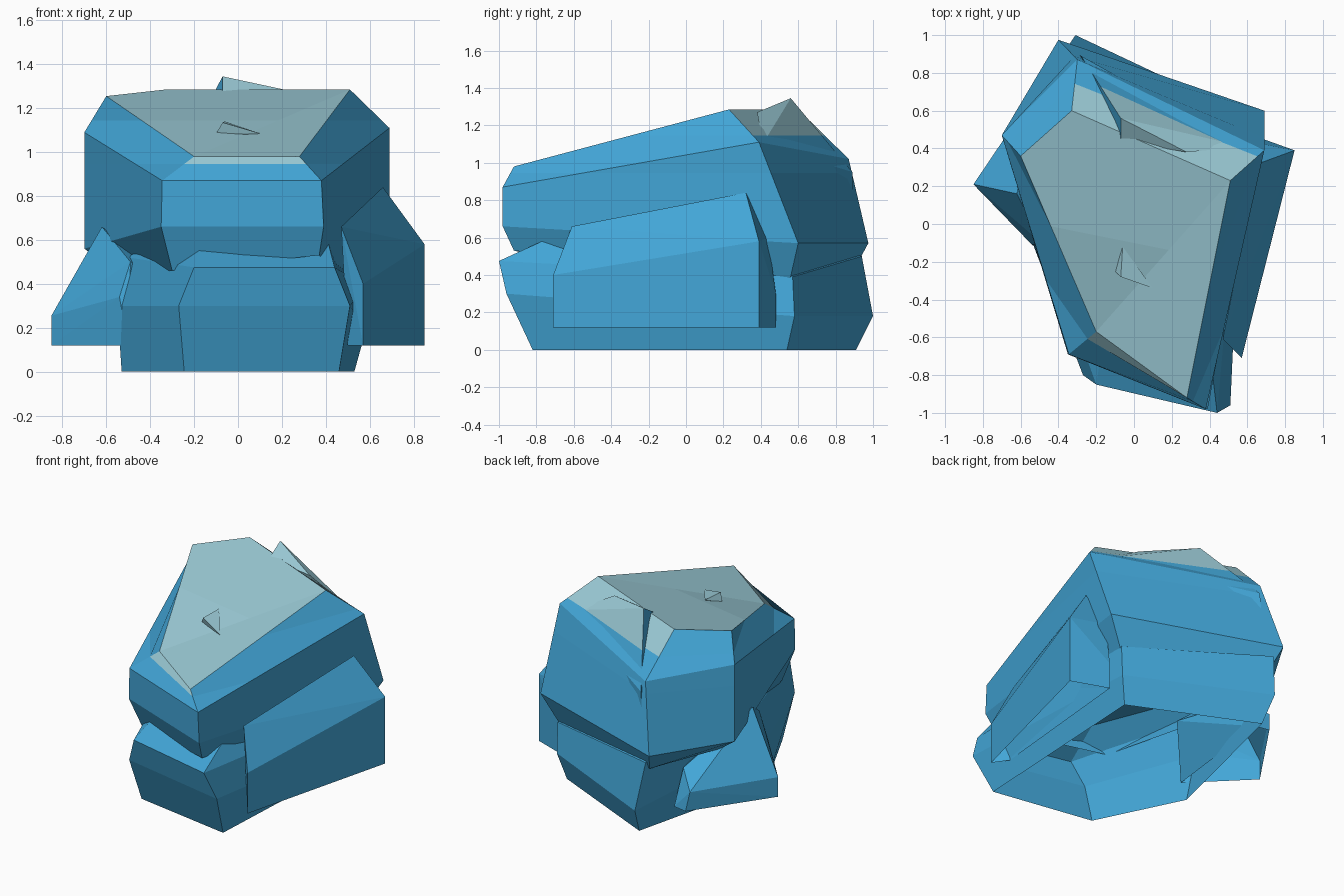
import bpy, bmesh

if "Cube" in bpy.data.objects:
    bpy.data.objects.remove(bpy.data.objects["Cube"])

def material(name, color):
    m = bpy.data.materials.new(name)
    m.diffuse_color = (*color, 1)
    m.use_nodes = True
    m.node_tree.nodes["Principled BSDF"].inputs["Base Color"].default_value = m.diffuse_color
    return m

BLUE = material("blue_stone", (0.055, 0.38, 0.68))
PALE = material("pale_cap", (0.33, 0.60, 0.68))

FRONT_CAP, REAR_CAP = 0.945, 1.145   # lowest height of the pale cap at front and rear

def finish(name, bm, cap=None, open_below=None):
    """Paint the pale cap, open the underside, make the object."""
    bmesh.ops.recalc_face_normals(bm, faces=bm.faces[:])
    if cap is not None:
        for h in (FRONT_CAP, REAR_CAP):
            bmesh.ops.bisect_plane(bm, geom=bm.verts[:] + bm.edges[:] + bm.faces[:],
                                   plane_co=(0, 0, h), plane_no=(0, 0, 1))
        bm.normal_update()
        for f in bm.faces:
            n, c = f.normal, f.calc_center_median()
            above = c.z > (FRONT_CAP if c.y < 0 else REAR_CAP)
            if (n.z > 0.9 and abs(n.x) < 0.3) or (above and abs(n.y) > cap * abs(n.x)):
                f.material_index = 1
    if open_below is not None:
        under = [f for f in bm.faces if all(v.co.z < open_below for v in f.verts)]
        bmesh.ops.delete(bm, geom=under, context='FACES')
    me = bpy.data.meshes.new(name)
    bm.to_mesh(me)
    bm.free()
    me.materials.append(BLUE)
    me.materials.append(PALE)
    ob = bpy.data.objects.new(name, me)
    bpy.context.collection.objects.link(ob)

def hull_rock(name, points, **kw):
    """Angular chunk: hull of a few corners."""
    bm = bmesh.new()
    for p in points:
        bm.verts.new(p)
    bmesh.ops.convex_hull(bm, input=bm.verts[:])
    loose = [v for v in bm.verts if not v.link_faces]
    bmesh.ops.delete(bm, geom=loose, context='VERTS')
    bmesh.ops.dissolve_limit(bm, angle_limit=0.03, verts=bm.verts[:], edges=bm.edges[:])
    finish(name, bm, **kw)

def ring_rock(name, rings, **kw):
    """Boulder lofted through five-cornered rings, top ring first, open underneath."""
    bm = bmesh.new()
    rv = [[bm.verts.new(p) for p in r] for r in rings]
    for a, b in zip(rv, rv[1:]):
        for i in range(5):
            j = (i + 1) % 5
            bm.faces.new((a[i], a[j], b[j], b[i]))
    t = rv[0]
    bm.faces.new((t[0], t[1], t[2], t[4]))
    bm.faces.new((t[2], t[3], t[4]))
    finish(name, bm, **kw)

# Corner order in every ring: left, back, right, front right, front left
ring_rock("upper_boulder", [
    [(-.60, .36, 1.255), (-.33, .60, 1.285), (.51, .23, 1.285), (.28, -.92, .98), (-.20, -.57, .98)],
    [(-.70, .47, 1.09), (-.30, .87, 1.02), (.69, .39, 1.11), (.38, -.98, .87), (-.345, -.69, .87)],
    [(-.70, .47, .56), (-.40, .975, .57), (.69, .60, .57), (.39, -.98, .66), (-.35, -.69, .66)],
    [(-.55, .42, .45), (-.36, .91, .45), (.56, .55, .35), (.37, -.92, .53), (-.30, -.62, .46)],
], cap=1.2)

# Lower boulder
ring_rock("lower_boulder", [
    [(-.40, .05, .60), (-.30, .80, .55), (.45, .45, .52), (.40, -.66, .63), (-.16, -.60, .61)],
    [(-.50, -.02, .52), (-.35, .94, .50), (.58, .57, .39), (.44, -1.0, .475), (-.20, -.85, .475)],
    [(-.55, -.06, .30), (-.31, 1.0, .18), (.58, .58, .18), (.51, -.96, .30), (-.27, -.80, .30)],
    [(-.53, -.12, 0), (-.28, .91, 0), (.53, .54, 0), (.46, -.82, 0), (-.245, -.70, 0)],
])

# Long slab on the right
hull_rock("right_slab", [
    (.85, .39, .58), (.85, .39, .12), (.57, -.71, .40), (.57, -.71, .12),
    (.66, .32, .84), (.47, -.61, .66), (.50, -.61, .12), (.60, .48, .12),
    (.60, .48, .30), (.60, .44, .60),
], open_below=0.13)

# Pointed chunk on the left
hull_rock("left_chunk", [
    (-.85, .21, .255), (-.85, .21, .12), (-.62, .16, .66), (-.49, -.10, .50),
    (-.54, -.11, .34), (-.50, -.14, .12), (-.35, 0, .45),
    (-.50, .72, .12), (-.52, .70, .25), (-.40, .60, .35), (-.40, .70, .12),
], open_below=0.13)

# Peak at the rear of the top
hull_rock("rear_peak", [
    (-.07, .44, 1.27), (-.07, .56, 1.345), (.28, .38, 1.27), (-.28, .89, .95),
    (.58, .41, 1.10), (-.30, .90, .65), (.40, .50, .80),
], cap=0.8)

# Small splinter poking through the top
hull_rock("top_splinter", [
    (-.10, -.25, 1.085), (-.07, -.28, 1.135), (.10, -.34, 1.085), (-.06, -.12, 1.14), (-.03, -.25, 1.05),
], cap=0.0)
